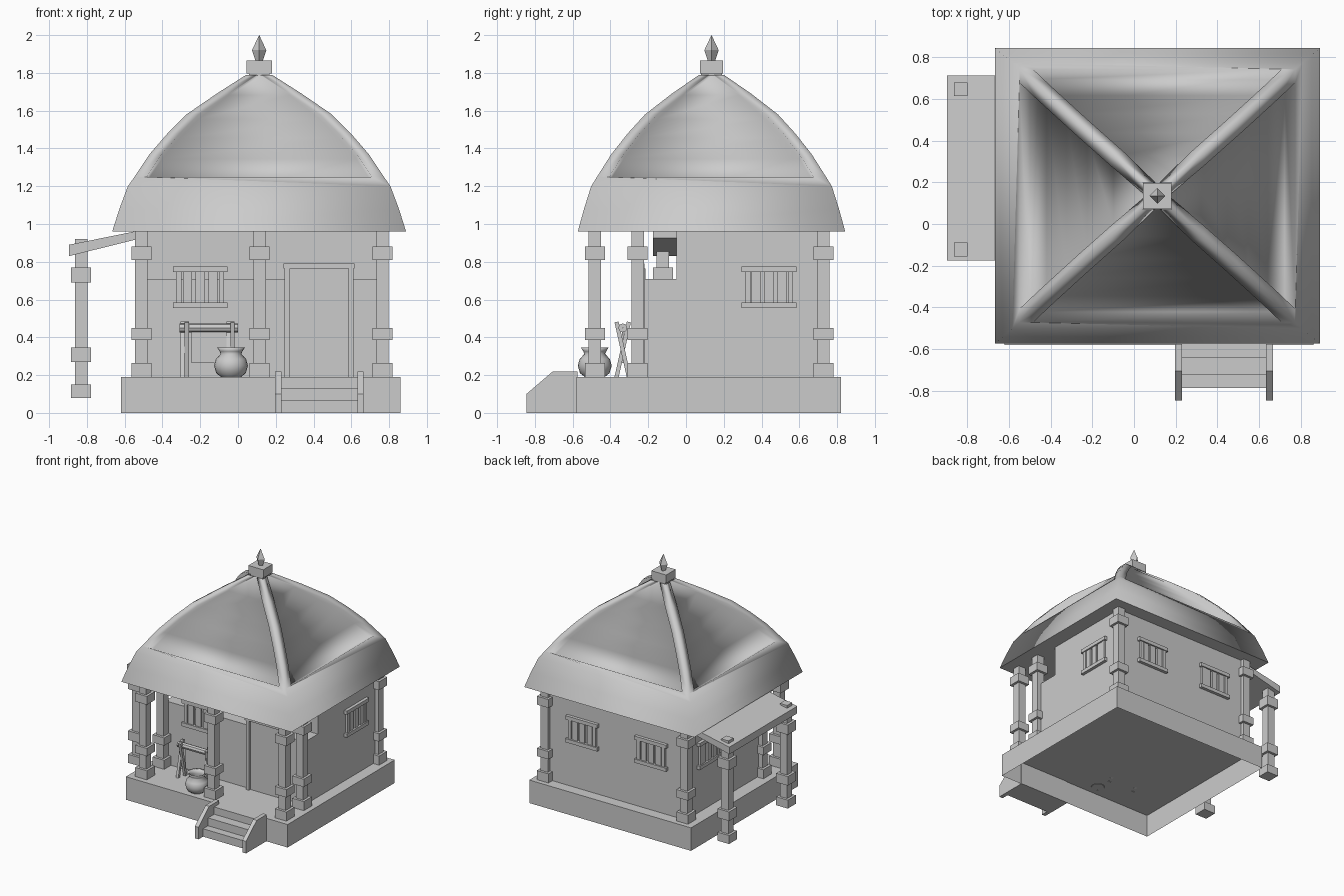
import bpy, bmesh
from math import pi, cos, sin
from mathutils import Vector, Matrix

if "Cube" in bpy.data.objects:
    bpy.data.objects.remove(bpy.data.objects["Cube"])


def make(name, verts, faces, smooth=False):
    me = bpy.data.meshes.new(name)
    bm = bmesh.new()
    vs = [bm.verts.new(v) for v in verts]
    for f in faces:
        bm.faces.new([vs[i] for i in f])
    bmesh.ops.remove_doubles(bm, verts=bm.verts, dist=1e-4)
    bmesh.ops.recalc_face_normals(bm, faces=bm.faces)
    for f in bm.faces:
        f.smooth = smooth
    bm.to_mesh(me)
    bm.free()
    ob = bpy.data.objects.new(name, me)
    bpy.context.collection.objects.link(ob)
    return ob


def boxes(name, items, matrix=None):
    """One object from several (x0, x1, y0, y1, z0, z1) boxes."""
    verts, faces = [], []
    for x0, x1, y0, y1, z0, z1 in items:
        o = len(verts)
        verts += [(x, y, z) for z in (z0, z1) for x, y in ((x0, y0), (x1, y0), (x1, y1), (x0, y1))]
        for f in ((3, 2, 1, 0), (4, 5, 6, 7), (0, 1, 5, 4), (1, 2, 6, 5), (2, 3, 7, 6), (3, 0, 4, 7)):
            faces.append([i + o for i in f])
    me = bpy.data.meshes.new(name)
    me.from_pydata(verts, [], faces)
    ob = bpy.data.objects.new(name, me)
    bpy.context.collection.objects.link(ob)
    if matrix:
        ob.matrix_world = matrix
    return ob


def prism(name, profile, axis, a, b):
    """Extrude a 2D outline along x ('x': points are y,z) or y ('y': points are x,z)."""
    n = len(profile)
    put = (lambda p, t: (t, p[0], p[1])) if axis == 'x' else (lambda p, t: (p[0], t, p[1]))
    verts = [put(p, a) for p in profile] + [put(p, b) for p in profile]
    faces = [list(range(n)), list(range(n, 2 * n))]
    faces += [[i, (i + 1) % n, n + (i + 1) % n, n + i] for i in range(n)]
    return make(name, verts, faces)


def lathe(name, profile, x, y, n, smooth):
    verts = [(x + r * cos(2 * pi * k / n), y + r * sin(2 * pi * k / n), z)
             for r, z in profile for k in range(n)]
    faces = [[i * n + k, i * n + (k + 1) % n, (i + 1) * n + (k + 1) % n, (i + 1) * n + k]
             for i in range(len(profile) - 1) for k in range(n)]
    ob = make(name, verts, faces, smooth)
    return ob


def post(name, x, y, z0, z1, blocks):
    s, c = 0.033, 0.053
    boxes(name, [(x - s, x + s, y - s, y + s, z0, z1)] +
          [(x - c, x + c, y - c, y + c, a, b) for a, b in blocks])


# Plinth, open underneath
plinth = boxes("plinth", [(-0.62, 0.86, -0.58, 0.82, 0, 0.19)])
bm = bmesh.new()
bm.from_mesh(plinth.data)
bmesh.ops.delete(bm, geom=[f for f in bm.faces if f.normal.z < -0.5], context='FACES_ONLY')
bm.to_mesh(plinth.data)
bm.free()

# Walls: deeper lower block, shallower upper block
boxes("lower_wall", [(-0.51, 0.765, -0.22, 0.73, 0.19, 0.71)])
boxes("upper_wall", [(-0.51, 0.765, -0.05, 0.73, 0.71, 0.97)])

# Porch and corner posts
rings = [(0.19, 0.265), (0.385, 0.45), (0.81, 0.88)]
for i, (x, y) in enumerate([(-0.512, -0.483), (0.115, -0.483), (0.765, -0.483), (-0.512, -0.256),
                            (0.765, -0.256), (-0.512, 0.728), (0.765, 0.728)]):
    post(f"post_{i}", x, y, 0.19, 0.97, rings)

# Side awning with its two posts
prism("awning", [(-0.895, 0.83), (-0.51, 0.925), (-0.51, 0.968), (-0.895, 0.89)], 'y', -0.175, 0.712)
for i, y in enumerate((-0.122, 0.645)):
    post(f"awning_post_{i}", -0.83, y, 0.08, 0.92, [(0.08, 0.15), (0.27, 0.345), (0.69, 0.77)])

# Roof: eave band, raised hips and recessed panels
CX, CY = 0.112, 0.135
levels = [(0.96, 0.778, 0.708), (1.08, 0.74, 0.675), (1.2, 0.695, 0.637), (1.25, 0.66, 0.606),
          (1.37, 0.58, 0.53), (1.48, 0.485, 0.443), (1.58, 0.385, 0.352), (1.69, 0.225, 0.21),
          (1.79, 0.068, 0.065)]
FIRST, HIP, DEPTH = 3, 0.065, 0.05
verts, faces = [], []
for side in range(4):
    def P(i, t, inset=0.0, drop=0.0):
        z, hx, hy = levels[i]
        w, d = (hx, hy) if side % 2 == 0 else (hy, hx)
        u = t * max(w - inset, 0.012)
        v = -(d - drop)
        x, y = [(u, v), (-v, u), (-u, -v), (v, -u)][side]
        verts.append((CX + x, CY + y, z - drop * 0.5))
        return len(verts) - 1
    for i in range(len(levels) - 1):
        j = i + 1
        if i < FIRST - 1:
            faces.append([P(i, -1), P(i, 1), P(j, 1), P(j, -1)])
        elif i == FIRST - 1:
            faces.append([P(i, -1), P(i, 1), P(j, 1), P(j, 1, HIP), P(j, -1, HIP), P(j, -1)])
        else:
            da = DEPTH * (0.3 if i == len(levels) - 2 else 1)
            db = 0.01 if j == len(levels) - 1 else (DEPTH * 0.3 if j == len(levels) - 2 else DEPTH)
            for t in (-1, 1):
                faces.append([P(i, t), P(i, t, HIP), P(j, t, HIP), P(j, t)])
                faces.append([P(i, t, HIP), P(i, t, HIP, da), P(j, t, HIP, db), P(j, t, HIP)])
            faces.append([P(i, -1, HIP, da), P(i, 1, HIP, da), P(j, 1, HIP, db), P(j, -1, HIP, db)])
            if i == FIRST:
                faces.append([P(i, -1, HIP), P(i, 1, HIP), P(i, 1, HIP, da), P(i, -1, HIP, da)])
make("roof", verts, faces, True)
z, hx, hy = levels[0]
make("roof_underside", [(CX + a * hx, CY + b * hy, z) for a, b in ((-1, -1), (-1, 1), (1, 1), (1, -1))],
     [(0, 1, 2, 3)])

# Finial
boxes("finial_block", [(CX - 0.055, CX + 0.055, CY - 0.055, CY + 0.055, 1.76, 1.8),
                       (CX - 0.068, CX + 0.068, CY - 0.062, CY + 0.062, 1.797, 1.865)])
lathe("finial_spike", [(0.018, 1.86), (0.038, 1.92), (0.0005, 2.0)], CX, CY, 4, False)


# Barred windows, built facing -y and turned to each wall
def window(name, x, y, angle):
    parts = [(-0.145, 0.145, -0.026, 0, -0.11, -0.08), (-0.145, 0.145, -0.026, 0, 0.08, 0.11)]
    parts += [(s - 0.014, s + 0.014, -0.018, 0, -0.08, 0.08) for s in (-0.113, 0.113)]
    parts += [(c - 0.024, c + 0.024, -0.014, 0, -0.08, 0.08) for c in (-0.068, 0, 0.068)]
    boxes(name, parts, Matrix.Translation((x, y, 0.665)) @ Matrix.Rotation(angle, 4, 'Z'))


window("front_window", -0.2, -0.22, 0)
window("back_window_left", -0.2, 0.73, pi)
window("back_window_right", 0.43, 0.73, pi)
window("right_window", 0.765, 0.44, pi / 2)
window("left_window", -0.51, 0.44, -pi / 2)

# Door and frame
boxes("door_frame", [(0.247, 0.275, -0.25, -0.22, 0.19, 0.765), (0.585, 0.612, -0.25, -0.22, 0.19, 0.765),
                     (0.24, 0.618, -0.255, -0.22, 0.765, 0.79)])
boxes("door", [(0.275, 0.585, -0.23, -0.215, 0.19, 0.765)])

# Entrance steps with side walls
boxes("steps", [(0.23, 0.64, y, -0.575, 0, z) for y, z in ((-0.785, 0.065), (-0.72, 0.13), (-0.64, 0.19))])
for n, x in (("left", 0.197), ("right", 0.632)):
    prism(f"step_wall_{n}", [(-0.845, 0), (-0.845, 0.1), (-0.705, 0.22), (-0.575, 0.22), (-0.575, 0)],
          'x', x, x + 0.033)

# Water pot
lathe("pot", [(0.05, 0.188), (0.078, 0.21), (0.09, 0.25), (0.08, 0.285), (0.055, 0.312), (0.06, 0.325),
              (0.073, 0.345), (0.06, 0.343), (0.045, 0.315), (0.06, 0.28), (0.06, 0.22), (0.001, 0.2)],
      -0.037, -0.483, 20, True)

# Trestle with crossed legs, top pole and hanging cloth
for i, x in enumerate((-0.282, -0.04)):
    for j, s in enumerate((-1, 1)):
        boxes(f"trestle_leg_{i}_{j}", [(-0.011, 0.011, -0.011, 0.011, -0.15, 0.15)],
              Matrix.Translation((x + s * 0.011, -0.335, 0.335)) @ Matrix.Rotation(s * 0.22, 4, 'X'))
pole = lathe("trestle_pole", [(0.001, -0.155), (0.024, -0.155), (0.024, 0.155), (0.001, 0.155)], 0, 0, 8, False)
pole.matrix_world = Matrix.Translation((-0.155, -0.335, 0.45)) @ Matrix.Rotation(pi / 2, 4, 'Y')
boxes("trestle_cloth", [(-0.245, -0.06, -0.338, -0.332, 0.265, 0.45)])
